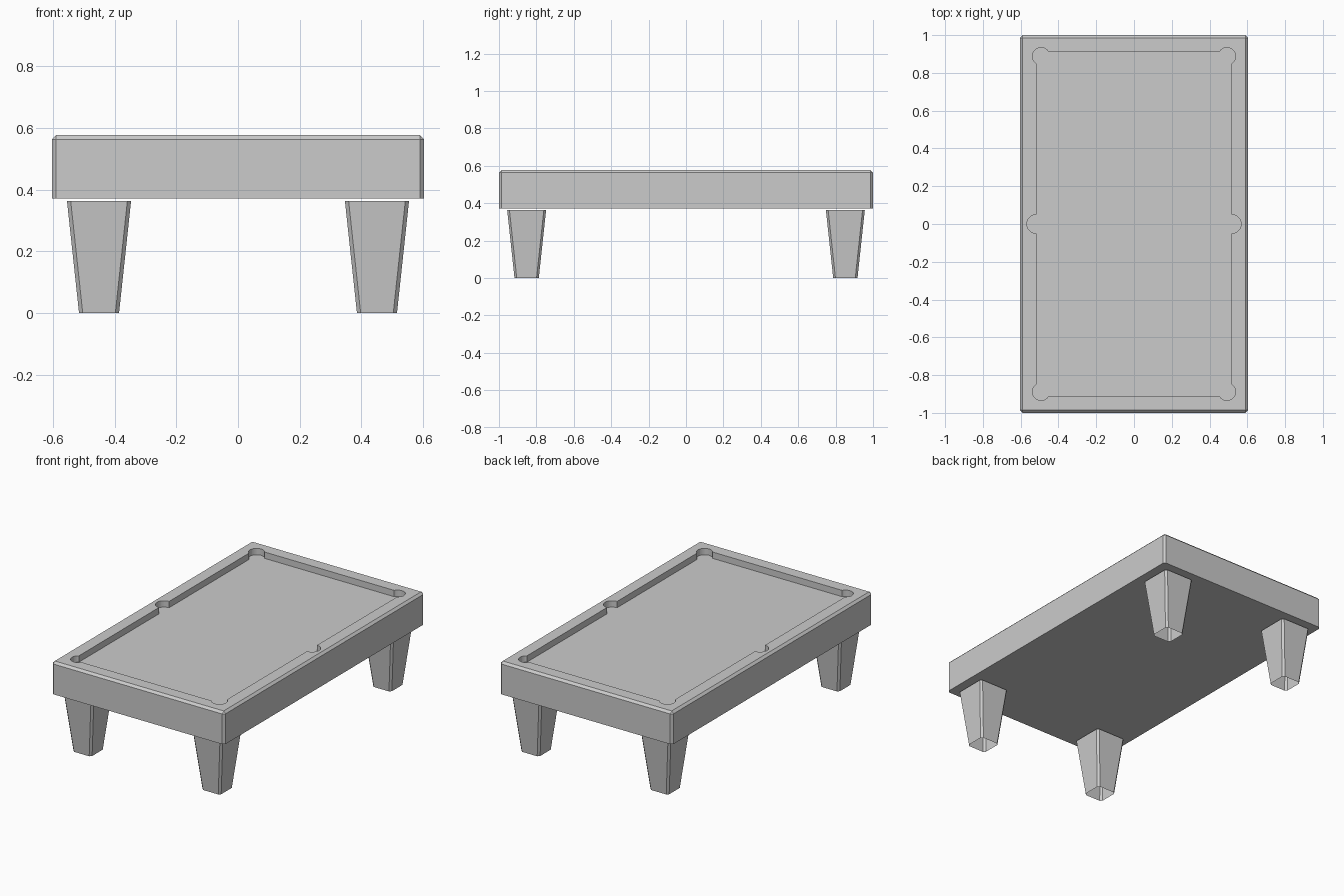
import bpy, bmesh
from math import sin, cos, asin, acos, pi

if "Cube" in bpy.data.objects:
    bpy.data.objects.remove(bpy.data.objects["Cube"])


def add_object(name, bm):
    bmesh.ops.recalc_face_normals(bm, faces=bm.faces)
    mesh = bpy.data.meshes.new(name)
    bm.to_mesh(mesh)
    bm.free()
    obj = bpy.data.objects.new(name, mesh)
    bpy.context.collection.objects.link(obj)
    return obj


def prism(outline, z0, z1, top_scale=1.0):
    """Extrude a closed xy outline from z0 to z1, optionally tapering it."""
    bm = bmesh.new()
    low = [bm.verts.new((x, y, z0)) for x, y in outline]
    high = [bm.verts.new((x * top_scale, y * top_scale, z1)) for x, y in outline]
    n = len(outline)
    for i in range(n):
        j = (i + 1) % n
        bm.faces.new((low[i], low[j], high[j], high[i]))
    bm.faces.new(low[::-1])
    bm.faces.new(high)
    return bm


def rectangle(w, d):
    return [(-w, -d), (w, -d), (w, d), (-w, d)]


def arc(cx, cy, r, a0, a1, steps):
    return [(cx + r * cos(a0 + (a1 - a0) * i / steps),
             cy + r * sin(a0 + (a1 - a0) * i / steps)) for i in range(steps + 1)]


# Table body: chamfered on the corners and around the top
bm = prism(rectangle(0.604, 1.0), 0.372, 0.577)
edges = [e for e in bm.edges if max(v.co.z for v in e.verts) > 0.5]
bmesh.ops.bevel(bm, geom=edges, offset=0.014, segments=1, affect='EDGES')
body = add_object("table_body", bm)

# Playing field recess: rectangle with four corner pockets and two side pockets
W, D = 0.517, 0.912
px, py, r = 0.492, 0.888, 0.046
side = arc(W, 0, 0.05, 0, pi / 2, 8)
corner = arc(px, py, r, -acos((W - px) / r), pi - asin((D - py) / r), 16)
quarter = side + corner
mirror_x = [(-x, y) for x, y in reversed(quarter)]
half = quarter + mirror_x
outline = half + [(-x, -y) for x, y in half[1:-1]] 
# the second half starts just after the shared pocket tip
outline = half[:-1] + [(-x, -y) for x, y in half[:-1]]
cutter = add_object("field_cutter", prism(outline, 0.537, 0.65))
cutter.hide_render = True
cutter.hide_set(True)

cut = body.modifiers.new("field_recess", 'BOOLEAN')
cut.operation = 'DIFFERENCE'
cut.solver = 'EXACT'
cut.object = cutter

# Tapered legs: chamfered corners, open hollow shells
for sx, xname in ((-1, "left"), (1, "right")):
    for sy, yname in ((-1, "front"), (1, "back")):
        bm = prism(rectangle(0.065, 0.065), 0, 0.363, 0.104 / 0.065)
        upright = [e for e in bm.edges
                   if abs(e.verts[0].co.z - e.verts[1].co.z) > 0.1]
        bmesh.ops.bevel(bm, geom=upright, offset=0.012, segments=1, affect='EDGES')
        bm.normal_update()
        caps = [f for f in bm.faces if abs(f.normal.z) > 0.9]
        bmesh.ops.delete(bm, geom=caps, context='FACES_ONLY')
        leg = add_object(f"{yname}_{xname}_leg", bm)
        leg.location = (sx * 0.451, sy * 0.852, 0)
